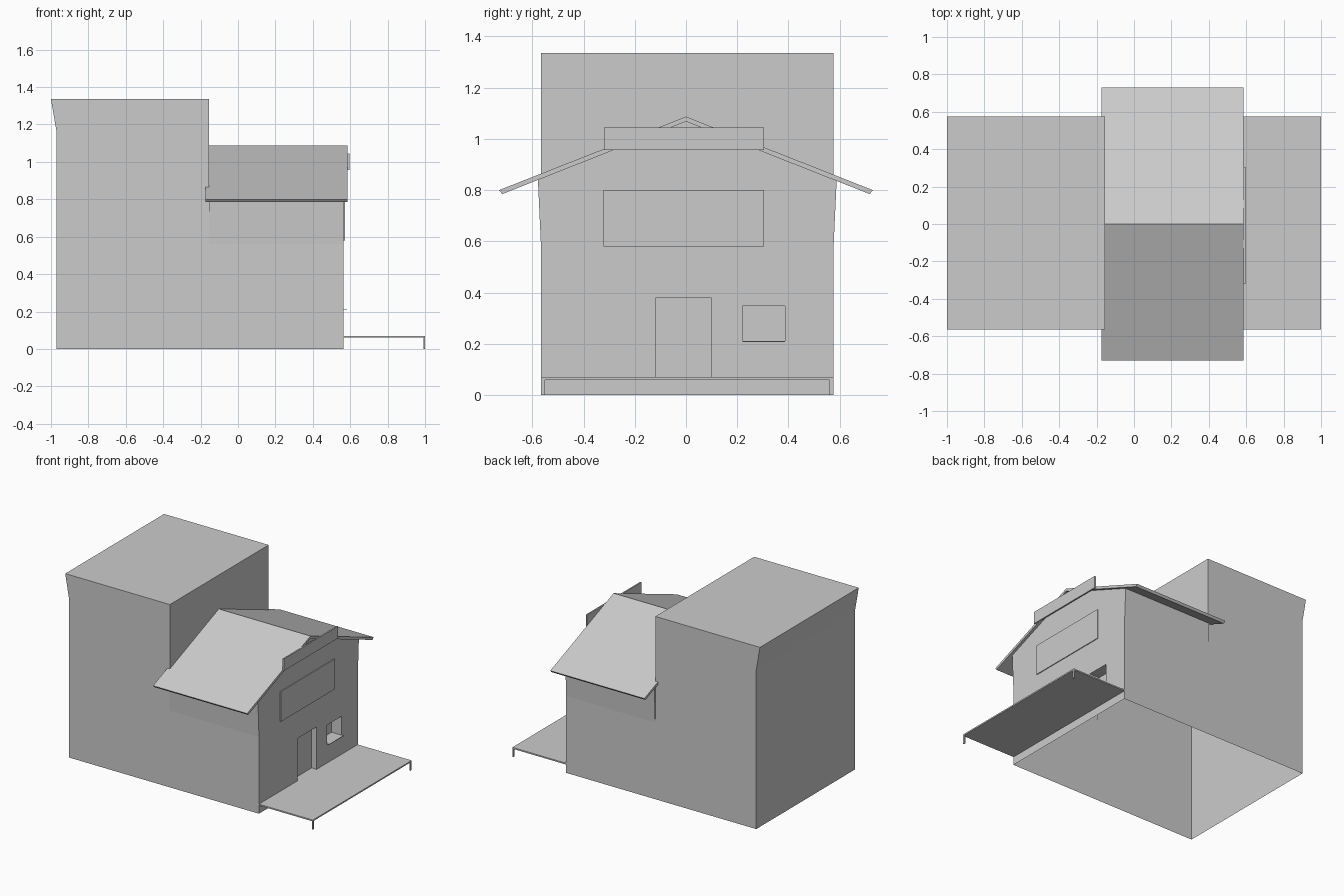
import bpy, bmesh
from mathutils import Vector

if "Cube" in bpy.data.objects:
    bpy.data.objects.remove(bpy.data.objects["Cube"])


def link(name, bm):
    bmesh.ops.recalc_face_normals(bm, faces=bm.faces)
    mesh = bpy.data.meshes.new(name)
    bm.to_mesh(mesh)
    bm.free()
    obj = bpy.data.objects.new(name, mesh)
    bpy.context.collection.objects.link(obj)
    return obj


def prism(name, profile, axis, lo, hi):
    """Extrude a profile along x (profile is y,z) or along y (profile is x,z)."""
    bm = bmesh.new()
    pt = lambda a, z, d: (d, a, z) if axis == 'x' else (a, d, z)
    face = bm.faces.new([bm.verts.new(pt(a, z, lo)) for a, z in profile])
    new = bmesh.ops.extrude_face_region(bm, geom=[face])['geom']
    shift = Vector((hi - lo, 0, 0) if axis == 'x' else (0, hi - lo, 0))
    bmesh.ops.translate(bm, vec=shift,
                        verts=[v for v in new if isinstance(v, bmesh.types.BMVert)])
    return link(name, bm)


def box(name, x, y, z):
    return prism(name, [(x[0], z[0]), (x[1], z[0]), (x[1], z[1]), (x[0], z[1])], 'y', *y)


def open_faces(obj, test):
    """Remove the faces for which test(centre, normal) is true."""
    bm = bmesh.new()
    bm.from_mesh(obj.data)
    bm.normal_update()
    gone = [f for f in bm.faces if test(f.calc_center_median(), f.normal)]
    bmesh.ops.delete(bm, geom=gone, context='FACES')
    bm.to_mesh(obj.data)
    bm.free()


Y0, Y1 = -0.565, 0.575      # side walls
BACK, FRONT = -0.155, 0.565  # low house section

# Tall rear block with a flared back parapet, open below and into the house
tall = prism('tall_block', [(-0.97, 0), (BACK, 0), (BACK, 0.84), (BACK, 1.335),
                            (-1.0, 1.335), (-0.97, 1.16)], 'y', Y0, Y1)
open_faces(tall, lambda c, n: n.z < -0.9 or (n.x > 0.9 and c.z < 0.8))

# Gabled house section with side walls leaning out under the eaves
house = prism('house_walls', [(Y0, 0), (Y1, 0), (Y1, 0.56), (0.588, 0.838), (0, 1.07),
                              (-0.578, 0.842), (Y0, 0.56)], 'x', BACK, FRONT)

# Door and window recesses
cutters = [box('door_cutter', (FRONT - 0.04, 0.7), (-0.12, 0.10), (0.07, 0.38)),
           box('window_cutter', (FRONT - 0.08, 0.7), (0.22, 0.387), (0.21, 0.347))]
for c in cutters:
    mod = house.modifiers.new('recess', 'BOOLEAN')
    mod.object = c
    mod.operation = 'DIFFERENCE'
    mod.solver = 'EXACT'
deps = bpy.context.evaluated_depsgraph_get()
cut_mesh = bpy.data.meshes.new_from_object(house.evaluated_get(deps))
house.modifiers.clear()
house.data = cut_mesh
for c in cutters:
    bpy.data.objects.remove(c)
open_faces(house, lambda c, n: (n.z < -0.9 and c.z < 0.01)
           or (n.x < -0.9 and c.x < BACK + 0.01) or (n.z > 0.5 and c.z > 0.6))

# Thin gable roof
prism('roof', [(0, 1.087), (0.73, 0.80), (0.717, 0.785), (0, 1.068),
               (-0.717, 0.785), (-0.73, 0.80)], 'x', -0.175, 0.585)

# Board on the gable, upper panel and window sill
box('gable_board', (0.585, 0.595), (-0.32, 0.305), (0.957, 1.045))
box('upper_panel', (FRONT - 0.005, 0.571), (-0.322, 0.305), (0.58, 0.80))
box('window_sill', (FRONT, 0.583), (0.22, 0.387), (0.208, 0.212))

# Porch deck and its corner posts
box('porch_deck', (FRONT, 1.0), (Y0, Y1), (0.06, 0.07))
for i, y in enumerate((Y0, Y1 - 0.015)):
    box(f'porch_post_{i + 1}', (0.992, 1.0), (y, y + 0.015), (0, 0.06))
